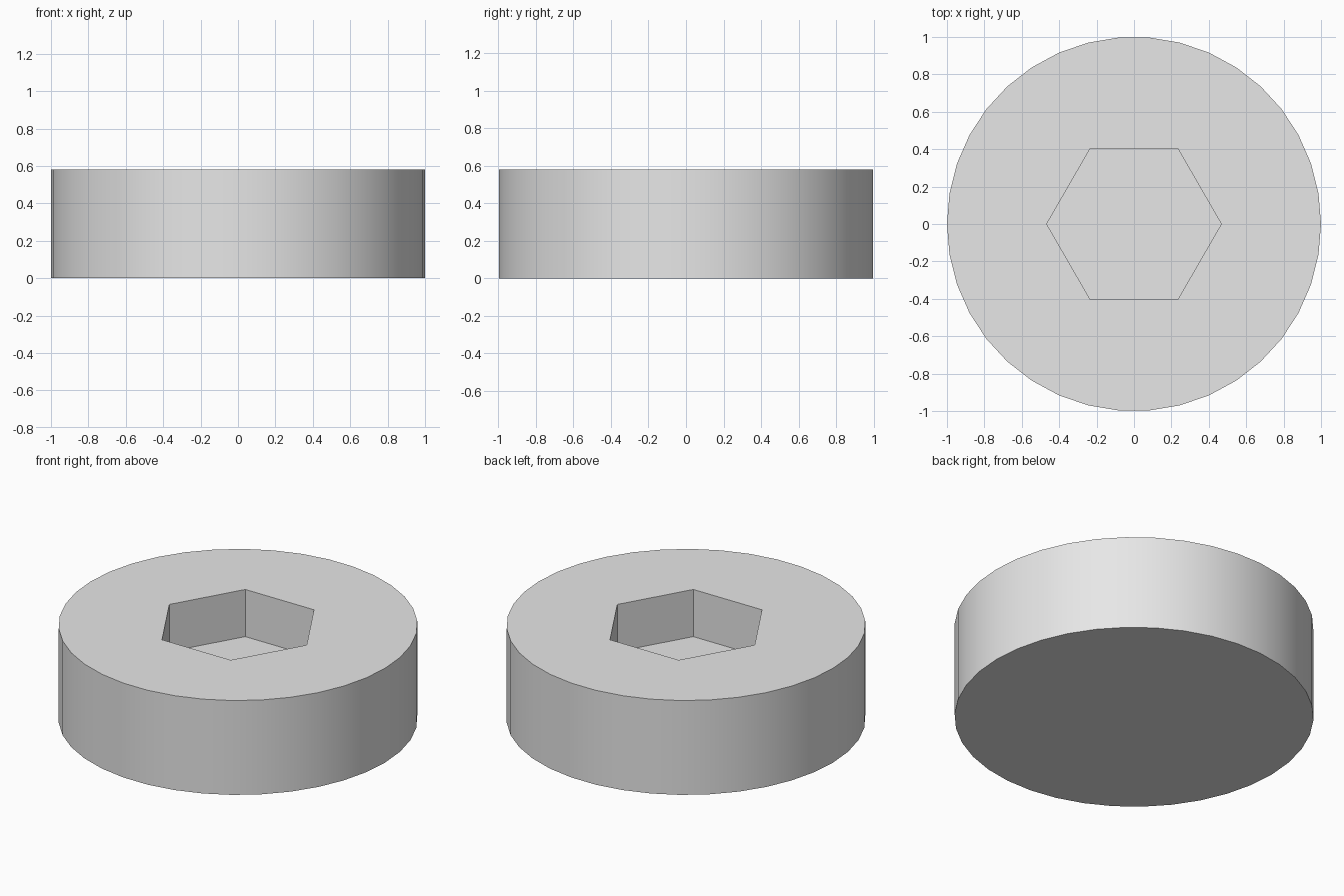
import bpy
import math

HEIGHT = 0.58
SOCKET_RADIUS = 0.467
SOCKET_FLOOR = 0.29

cube = bpy.data.objects.get("Cube")
if cube:
    bpy.data.objects.remove(cube, do_unlink=True)

# Plain grey material
grey = bpy.data.materials.new("plain_grey")
grey.use_nodes = True
colour = (0.8, 0.8, 0.8, 1)
grey.diffuse_color = colour
grey.node_tree.nodes["Principled BSDF"].inputs["Base Color"].default_value = colour


def prism(name, sides, radius, bottom, top):
    """Upright prism with one corner on the x axis."""
    bpy.ops.mesh.primitive_cylinder_add(
        vertices=sides, radius=radius, depth=top - bottom,
        location=(0, 0, (top + bottom) / 2), rotation=(0, 0, math.pi / 2))
    obj = bpy.context.object
    obj.name = name
    bpy.ops.object.transform_apply(location=True, rotation=True, scale=True)
    obj.data.materials.append(grey)
    return obj


# Round disc and the hexagonal socket cutter
cutter = prism("socket_cutter", 6, SOCKET_RADIUS, SOCKET_FLOOR, HEIGHT + 0.2)
cutter.hide_render = True
disc = prism("socket_disc", 38, 1.0, 0, HEIGHT)

# Cut the blind socket into the top
cut = disc.modifiers.new("hex_socket", 'BOOLEAN')
cut.operation = 'DIFFERENCE'
cut.solver = 'EXACT'
cut.object = cutter
bpy.ops.object.modifier_apply(modifier=cut.name)
bpy.data.objects.remove(cutter, do_unlink=True)

# Smooth round wall, crisp rims and socket corners
bpy.ops.object.shade_smooth_by_angle(angle=math.radians(30))
